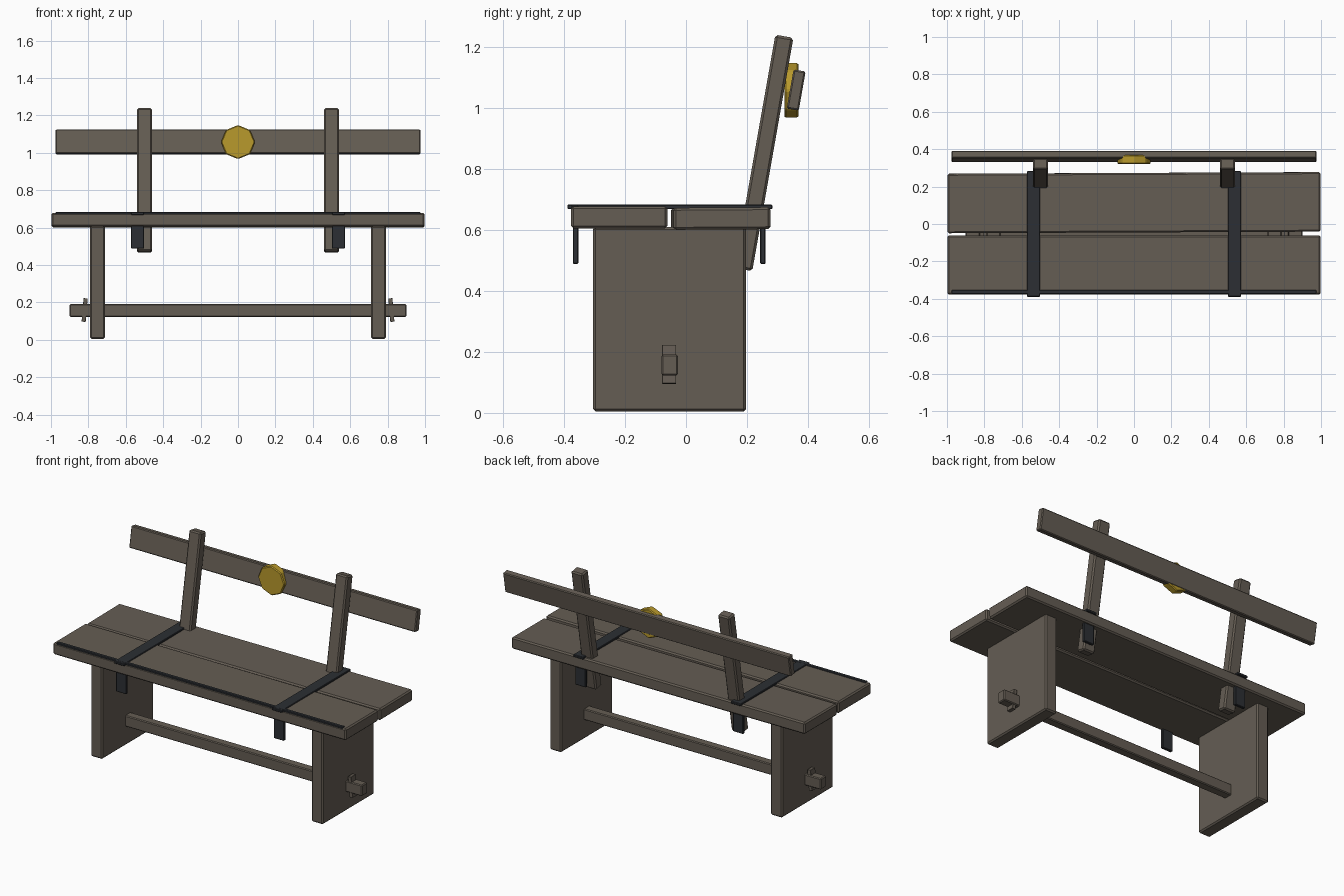
import bpy, bmesh
from math import radians
from mathutils import Matrix

if "Cube" in bpy.data.objects:
    bpy.data.objects.remove(bpy.data.objects["Cube"])


def material(name, rgb):
    m = bpy.data.materials.new(name)
    m.diffuse_color = (*rgb, 1)
    m.use_nodes = True
    m.node_tree.nodes["Principled BSDF"].inputs["Base Color"].default_value = m.diffuse_color
    return m


WOOD = material("weathered_wood", (0.13, 0.11, 0.088))
IRON = material("dark_iron", (0.025, 0.028, 0.033))
GOLD = material("gold", (0.48, 0.32, 0.025))


def finish(name, bm, loc, rot, mat, bevel):
    if bevel:
        bmesh.ops.bevel(bm, geom=bm.edges[:], offset=bevel, segments=1, affect='EDGES')
    me = bpy.data.meshes.new(name)
    bm.to_mesh(me)
    bm.free()
    me.materials.append(mat)
    ob = bpy.data.objects.new(name, me)
    ob.location = loc
    ob.rotation_euler = [radians(a) for a in rot]
    bpy.context.collection.objects.link(ob)
    return ob


def box(name, loc, size, rot=(0, 0, 0), mat=WOOD, bevel=0.008):
    bm = bmesh.new()
    bmesh.ops.create_cube(bm, size=1, matrix=Matrix.Diagonal((*size, 1)))
    return finish(name, bm, loc, rot, mat, bevel)


# Seat planks, the rear one slightly askew
box("seat_plank_front", (0, -0.219, 0.641), (1.996, 0.316, 0.072))
box("seat_plank_back", (0, 0.114, 0.637), (1.994, 0.318, 0.072), rot=(0.4, 0, 0.25))

# Iron strip along the front edge of the seat
box("front_edge_strip", (0, -0.364, 0.676), (1.95, 0.022, 0.014), mat=IRON, bevel=0.003)

# Stretcher between the slab legs
box("stretcher", (0, -0.053, 0.157), (1.8, 0.054, 0.068), bevel=0.005)

# Leaning back rail
box("back_rail", (0, 0.361, 1.058), (1.95, 0.04, 0.13), rot=(-10, 0, 0), bevel=0.005)

# Paired parts on both sides
for s, side in ((-1, "left"), (1, "right")):
    box(f"leg_{side}", (s * 0.752, -0.054, 0.307), (0.08, 0.502, 0.604))
    box(f"wedge_{side}", (s * 0.82, -0.055, 0.159), (0.022, 0.046, 0.126),
        rot=(0, -5 * s, 0), bevel=0.001)
    box(f"back_post_{side}", (s * 0.5, 0.255, 0.852), (0.08, 0.06, 0.776), rot=(-10, 0, 0))
    # Iron strap over the seat with its two hanging ends
    x = s * 0.537
    box(f"strap_top_{side}", (x, -0.053, 0.675), (0.07, 0.672, 0.015), mat=IRON, bevel=0.003)
    for end, y in (("front", -0.362), ("back", 0.252)):
        box(f"strap_{end}_{side}", (x, y, 0.583), (0.07, 0.018, 0.19), mat=IRON, bevel=0.003)

# Octagonal medallion on the rail
bm = bmesh.new()
bmesh.ops.create_cone(bm, cap_ends=True, segments=8, radius1=0.091, radius2=0.091,
                      depth=0.046, matrix=Matrix.Rotation(radians(90), 4, 'X'))
finish("medallion", bm, (0, 0.345, 1.057), (0, 0, 0), GOLD, 0.005)
